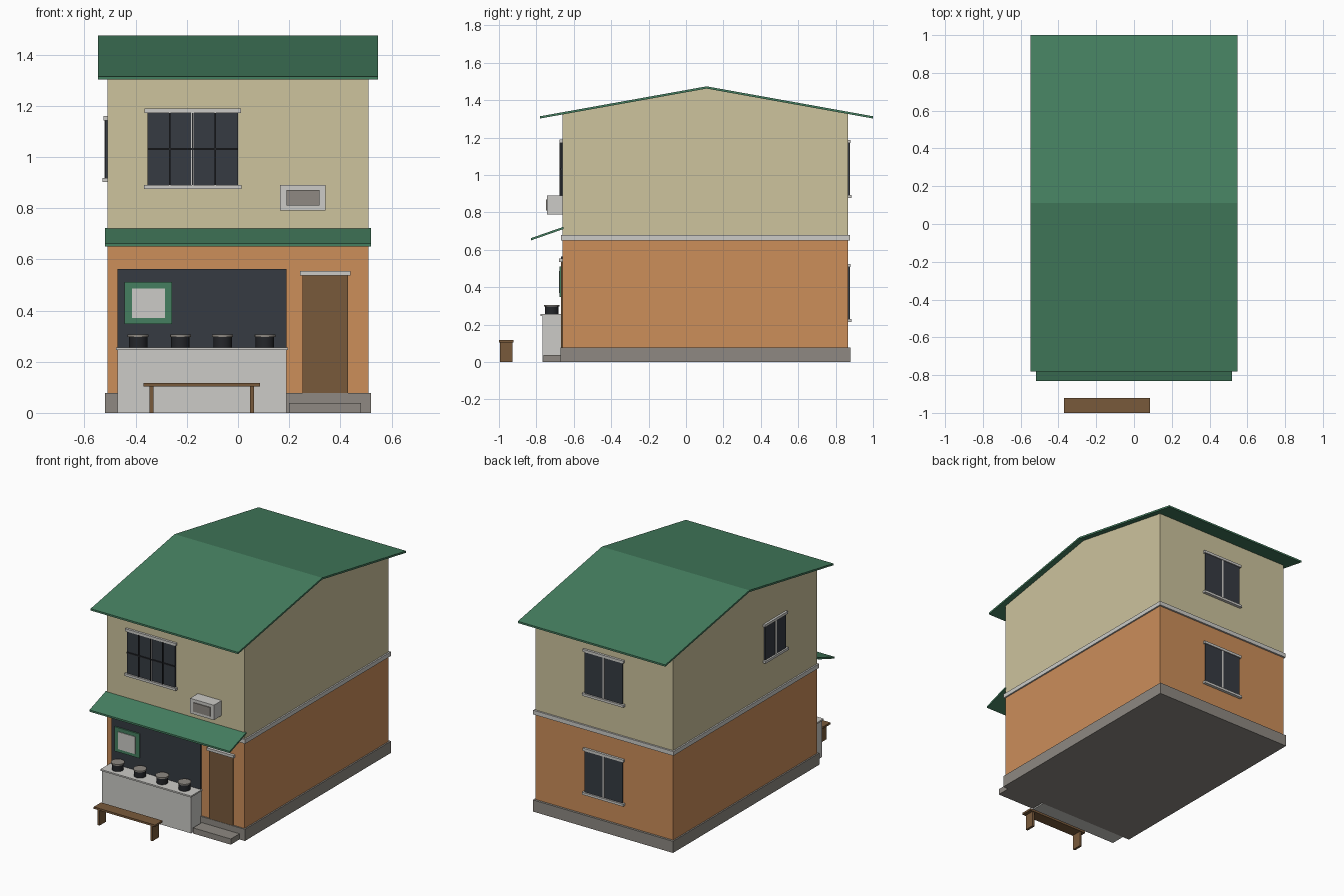
import bpy, bmesh
from math import pi
from mathutils import Matrix, Vector

old = bpy.data.objects.get("Cube")
if old:
    bpy.data.objects.remove(old, do_unlink=True)


def material(name, rgb):
    """Flat material from an sRGB 0-255 colour."""
    lin = [((c / 255 + 0.055) / 1.055) ** 2.4 for c in rgb]
    m = bpy.data.materials.new(name)
    m.use_nodes = True
    m.diffuse_color = (*lin, 1)
    bsdf = m.node_tree.nodes["Principled BSDF"]
    bsdf.inputs["Base Color"].default_value = (*lin, 1)
    bsdf.inputs["Roughness"].default_value = 0.9
    return m


CREAM = material("cream_plaster", (205, 195, 157))
ORANGE = material("orange_plaster", (204, 142, 90))
GREEN = material("green_roofing", (69, 127, 96))
PALE = material("pale_grey", (204, 203, 199))
STONE = material("stone_grey", (142, 137, 130))
GLASS = material("dark_glass", (54, 59, 66))
BLACK = material("black_metal", (36, 38, 42))
WOOD = material("brown_wood", (121, 90, 59))


def finish(name, bm, mat, matrix=None):
    if matrix:
        bm.transform(matrix)
    bmesh.ops.recalc_face_normals(bm, faces=bm.faces)
    mesh = bpy.data.meshes.new(name)
    bm.to_mesh(mesh)
    bm.free()
    mesh.materials.append(mat)
    ob = bpy.data.objects.new(name, mesh)
    bpy.context.collection.objects.link(ob)
    return ob


def box(name, xs, ys, zs, mat, matrix=None):
    """Box from its x, y and z ranges."""
    bm = bmesh.new()
    bmesh.ops.create_cube(bm, size=1)
    for v in bm.verts:
        v.co = [r[0] if c < 0 else r[1] for c, r in zip(v.co, (xs, ys, zs))]
    return finish(name, bm, mat, matrix)


def prism(name, profile, half, mat):
    """Extrude a (y, z) profile across x."""
    bm = bmesh.new()
    face = bm.faces.new([bm.verts.new((-half, y, z)) for y, z in profile])
    out = bmesh.ops.extrude_face_region(bm, geom=[face])
    moved = [v for v in out["geom"] if isinstance(v, bmesh.types.BMVert)]
    bmesh.ops.translate(bm, verts=moved, vec=(2 * half, 0, 0))
    return finish(name, bm, mat)


def slab(name, line, thick, half, mat):
    """Sheet of given thickness above a (y, z) line."""
    return prism(name, line + [(y, z + thick) for y, z in reversed(line)], half, mat)


def cylinder(name, x, y, z0, z1, radius, mat):
    bm = bmesh.new()
    bmesh.ops.create_cone(bm, cap_ends=True, segments=16, radius1=radius,
                          radius2=radius, depth=z1 - z0)
    ob = finish(name, bm, mat, Matrix.Translation((x, y, (z0 + z1) / 2)))
    for p in ob.data.polygons:
        p.use_smooth = abs(p.normal.z) < 0.5
    for e in ob.data.edges:
        a, b = (ob.data.vertices[i].co.z for i in e.vertices)
        e.use_edge_sharp = abs(a - b) < 0.001
    return ob


def window(name, place, turn, width, z0, z1, bars=False):
    """Window on a wall; locally it faces -y."""
    m = Matrix.Translation(Vector(place)) @ Matrix.Rotation(turn, 4, "Z")
    w = width / 2
    box(name + "_glass", (-w, w), (-0.009, 0.004), (z0, z1), GLASS, m)
    box(name + "_mullion", (-0.006, 0.006), (-0.012, 0), (z0, z1), PALE, m)
    box(name + "_lintel", (-w - 0.011, w + 0.011), (-0.015, 0), (z1, z1 + 0.017), PALE, m)
    box(name + "_sill", (-w - 0.013, w + 0.013), (-0.02, 0), (z0 - 0.016, z0), PALE, m)
    if bars:
        for i in (-1, 0, 1):
            x = i * width / 4
            box(name + "_bar", (x - 0.003, x + 0.003), (-0.016, -0.008), (z0, z1), BLACK, m)
        zm = (z0 + z1) / 2
        box(name + "_crossbar", (-w, w), (-0.015, -0.008), (zm - 0.004, zm + 0.004), BLACK, m)


FRONT, BACK, SIDE = -0.66, 0.865, 0.51
RIDGE = 0.11

# Main shell
box("plinth", (-0.52, 0.52), (-0.67, 0.88), (0, 0.078), STONE)
box("lower_walls", (-SIDE, SIDE), (FRONT, BACK), (0.07, 0.66), ORANGE)
prism("upper_walls", [(FRONT, 0.66), (BACK, 0.66), (BACK, 1.328),
                      (RIDGE, 1.466), (FRONT, 1.326)], SIDE, CREAM)
box("floor_band", (-0.52, 0.52), (-0.667, 0.877), (0.65, 0.678), PALE)

# Roof and awning
slab("roof", [(-0.78, 1.302), (RIDGE, 1.462), (1.0, 1.302)], 0.012, 0.547, GREEN)
slab("awning", [(-0.83, 0.65), (-0.655, 0.711)], 0.012, 0.52, GREEN)

# Windows
window("front_window", (-0.177, FRONT, 0), 0, 0.355, 0.89, 1.172, bars=True)
window("upper_back_window", (0, BACK, 0), pi, 0.28, 0.893, 1.17)
window("lower_back_window", (0, BACK, 0), pi, 0.28, 0.23, 0.507)
window("side_window", (-SIDE, -0.21, 0), -pi / 2, 0.22, 0.918, 1.143)

# Air conditioner
box("air_conditioner", (0.165, 0.341), (-0.743, FRONT), (0.79, 0.89), PALE)
box("air_conditioner_grille", (0.19, 0.318), (-0.749, -0.74), (0.81, 0.87), STONE)

# Shop opening, menu board and counter
box("shop_opening", (-0.47, 0.19), (-0.667, -0.655), (0.25, 0.563), GLASS)
box("menu_frame", (-0.444, -0.258), (-0.676, -0.664), (0.348, 0.511), GREEN)
box("menu_panel", (-0.415, -0.286), (-0.68, -0.674), (0.37, 0.486), PALE)
box("counter", (-0.47, 0.19), (-0.768, FRONT), (0, 0.247), PALE)
box("counter_top", (-0.476, 0.196), (-0.778, FRONT), (0.246, 0.256), PALE)

# Cooking pots
for i in range(4):
    x = -0.39 + i * 0.165
    cylinder("pot", x, -0.717, 0.256, 0.298, 0.036, BLACK)
    cylinder("pot_lid", x, -0.717, 0.297, 0.306, 0.041, STONE)

# Door and step
box("door", (0.252, 0.43), (-0.668, -0.655), (0.078, 0.536), WOOD)
box("door_lintel", (0.242, 0.44), (-0.678, -0.655), (0.536, 0.554), PALE)
box("door_step", (0.2, 0.48), (-0.762, -0.665), (0, 0.038), STONE)

# Bench
box("bench_seat", (-0.37, 0.085), (-1.0, -0.922), (0.104, 0.117), WOOD)
for x in (-0.338, 0.054):
    box("bench_leg", (x - 0.008, x + 0.008), (-0.994, -0.928), (0, 0.105), WOOD)
